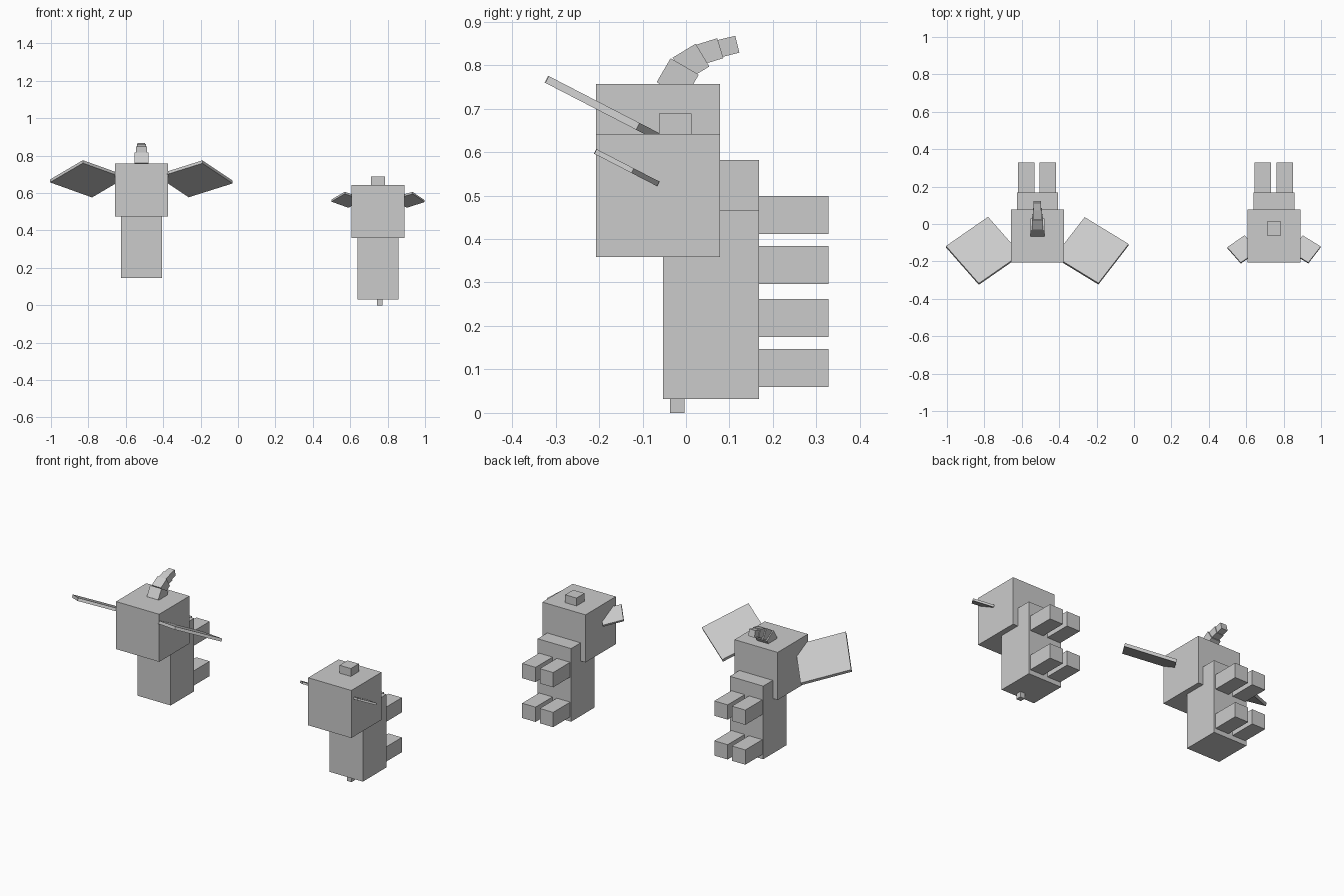
import bpy
from math import radians
from mathutils import Matrix, Vector

if "Cube" in bpy.data.objects:
    bpy.data.objects.remove(bpy.data.objects["Cube"])


def box(name, center, size, rot=None):
    bpy.ops.mesh.primitive_cube_add(size=1)
    ob = bpy.context.object
    ob.name = name
    m = Matrix.LocRotScale(Vector(center), None, None)
    if rot:
        m = m @ rot
    ob.data.transform(m @ Matrix.Diagonal((*size, 1)))
    return ob


def span(name, lo, hi):
    lo, hi = Vector(lo), Vector(hi)
    return box(name, (lo + hi) / 2, hi - lo)


def ears(prefix, cx, center, size, thick):
    # square plates turned in plane, then tilted up toward the front
    dx, y, z = center
    for side, turn, label in ((1, 34.5, "right"), (-1, 38, "left")):
        rot = Matrix.Rotation(radians(-27.3), 4, 'X') @ Matrix.Rotation(radians(-turn * side), 4, 'Z')
        box(f"{prefix}_ear_{label}", (cx + side * dx, y, z), (size, size, thick), rot)


def animal(prefix, cx, dz):
    # body and head
    span(prefix + "_body", (cx - .11, -.053, .032 + dz), (cx + .11, .168, .467 + dz))
    span(prefix + "_head", (cx - .142, -.207, .359 + dz), (cx + .142, .078, .642 + dz))
    # four legs pointing backward
    for level, z in (("upper", .34), ("lower", .103)):
        for label, x in (("left", -.06), ("right", .056)):
            span(f"{prefix}_{level}_leg_{label}", (cx + x - .044, .15, z - .044 + dz),
                 (cx + x + .044, .328, z + .044 + dz))


# large-eared animal
LX = -.516
animal("large", LX, .115)
ears("large", LX, (.289, -.1435, .676), .285, .0175)

# curved trunk: start (y, z), end (y, z), width
trunk = [((-.035, .742), (-.003, .797), .075),
         ((-.015, .791), (.038, .823), .061),
         ((.031, .824), (.079, .839), .048),
         ((.077, .838), (.118, .848), .040)]
for i, (a, b, w) in enumerate(trunk):
    p, q = Vector((LX, *a)), Vector((LX, *b))
    rot = (q - p).to_track_quat('Z', 'X').to_matrix().to_4x4()
    box(f"large_trunk_{i + 1}", (p + q) / 2, (w, w, (q - p).length), rot)

# small-eared animal with stub trunk and tail
RX = .749
animal("small", RX, 0)
ears("small", RX, (.168, -.136, .564), .117, .012)
span("small_trunk", (RX - .037, -.062, .615), (RX + .037, .013, .689))
span("small_tail", (RX - .007, -.037, 0), (RX + .024, -.004, .05))
